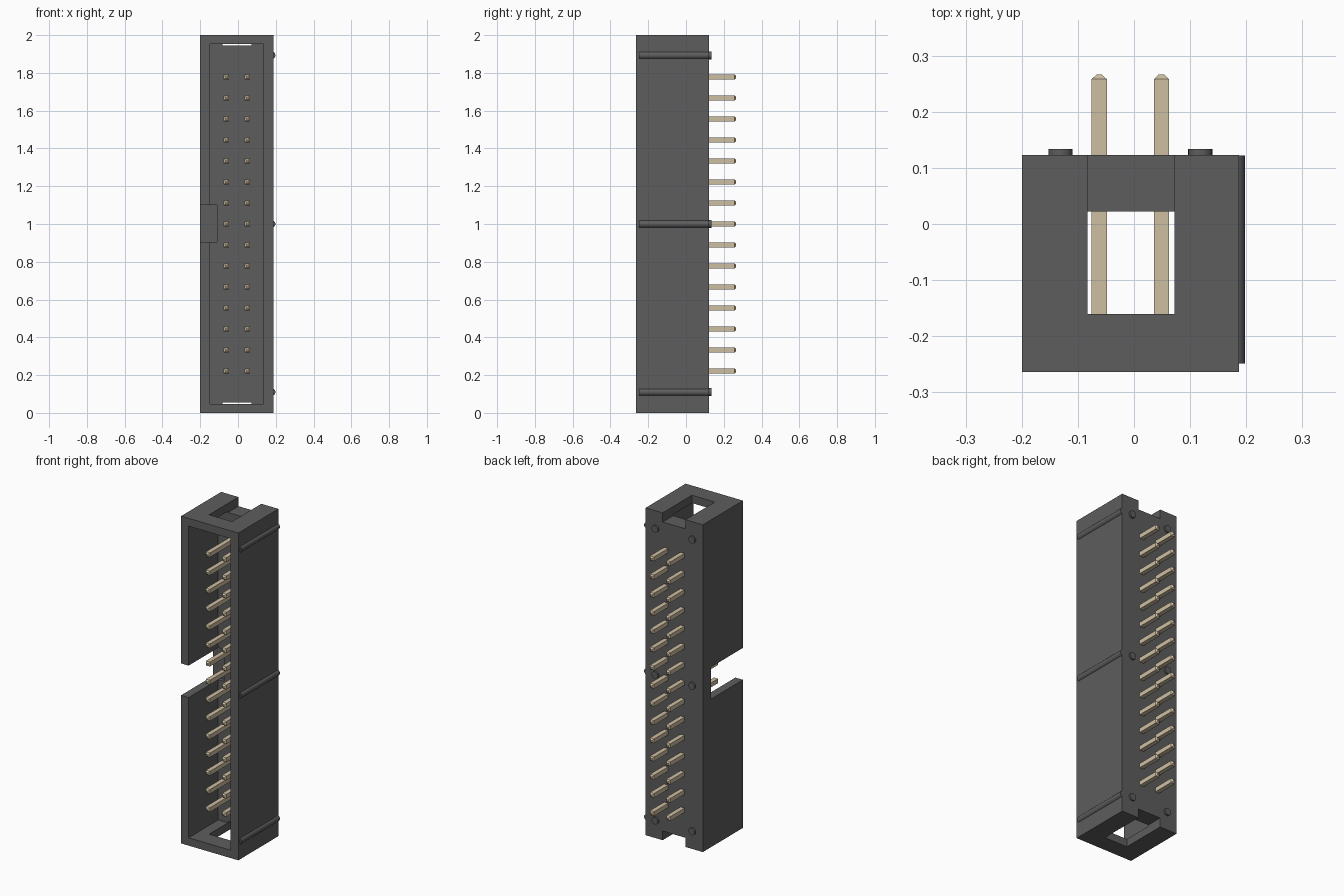
import bpy, bmesh, math
from mathutils import Matrix

if "Cube" in bpy.data.objects:
    bpy.data.objects.remove(bpy.data.objects["Cube"])


def material(name, rgb):
    m = bpy.data.materials.new(name)
    m.diffuse_color = (*rgb, 1)
    m.use_nodes = True
    m.node_tree.nodes["Principled BSDF"].inputs["Base Color"].default_value = m.diffuse_color
    return m


dark = material("dark_plastic", (0.11, 0.11, 0.11))
tan = material("pin_metal", (0.62, 0.52, 0.36))


def add(name, mesh, mat=None):
    ob = bpy.data.objects.new(name, mesh)
    bpy.context.collection.objects.link(ob)
    if mat and not mesh.materials:
        mesh.materials.append(mat)
    return ob


def box(name, x, y, z, mat=None):
    bm = bmesh.new()
    size = [b - a for a, b in (x, y, z)]
    mid = [(a + b) / 2 for a, b in (x, y, z)]
    bmesh.ops.create_cube(bm, size=1, matrix=Matrix.Translation(mid) @ Matrix.Diagonal((*size, 1)))
    me = bpy.data.meshes.new(name)
    bm.to_mesh(me)
    bm.free()
    return add(name, me, mat)


def rod(name, x, z, y0, y1, r, mat, segs=24):
    # cylinder lying along y, smooth with sharp rims
    bm = bmesh.new()
    m = Matrix.Translation((x, (y0 + y1) / 2, z)) @ Matrix.Rotation(math.pi / 2, 4, 'X')
    bmesh.ops.create_cone(bm, cap_ends=True, segments=segs, radius1=r, radius2=r,
                          depth=y1 - y0, matrix=m)
    for f in bm.faces:
        f.smooth = len(f.verts) == 4
    for e in bm.edges:
        e.smooth = all(f.smooth for f in e.link_faces)
    me = bpy.data.meshes.new(name)
    bm.to_mesh(me)
    bm.free()
    return add(name, me, mat)


# housing: block minus cavity, end slots and key notch
housing = box("housing", (-0.2, 0.187), (-0.264, 0.123), (0, 2), dark)
cutters = [
    box("cavity_cut", (-0.149, 0.135), (-0.4, 0.022), (0.048, 1.952)),
    box("top_slot_cut", (-0.083, 0.072), (-0.16, 0.3), (1.944, 2.2)),
    box("bottom_slot_cut", (-0.083, 0.072), (-0.16, 0.3), (-0.2, 0.056)),
    box("key_notch_cut", (-0.4, -0.11), (-0.4, 0.044), (0.905, 1.1)),
]
bpy.context.view_layer.objects.active = housing
for c in cutters:
    mod = housing.modifiers.new(c.name, 'BOOLEAN')
    mod.operation = 'DIFFERENCE'
    mod.solver = 'EXACT'
    mod.object = c
    bpy.ops.object.modifier_apply(modifier=mod.name)
for c in cutters:
    bpy.data.objects.remove(c)

# side ribs and round standoffs on the back
for z in (0.11, 1.0, 1.893):
    rod("side_rib", 0.178, z, -0.249, 0.122, 0.02, dark)
    for x in (-0.131, 0.118):
        rod("back_standoff", x, z, 0.1, 0.134, 0.0215, dark)

# square pin with tapered tips, shared by all positions
bm = bmesh.new()
rings = []
for y, h in ((-0.21, 0.005), (-0.202, 0.0135), (0.258, 0.0135), (0.266, 0.005)):
    rings.append([bm.verts.new((a * h, y, b * h)) for a, b in ((-1, -1), (1, -1), (1, 1), (-1, 1))])
for r0, r1 in zip(rings, rings[1:]):
    for i in range(4):
        j = (i + 1) % 4
        bm.faces.new((r0[i], r0[j], r1[j], r1[i]))
bm.faces.new(rings[0])
bm.faces.new(rings[-1])
bmesh.ops.recalc_face_normals(bm, faces=bm.faces)
pin_mesh = bpy.data.meshes.new("pin")
bm.to_mesh(pin_mesh)
bm.free()

# two columns of fifteen pins
for x in (-0.062, 0.049):
    for i in range(15):
        add("pin", pin_mesh, tan).location = (x, 0, 1.0 + (i - 7) * 0.1112)
